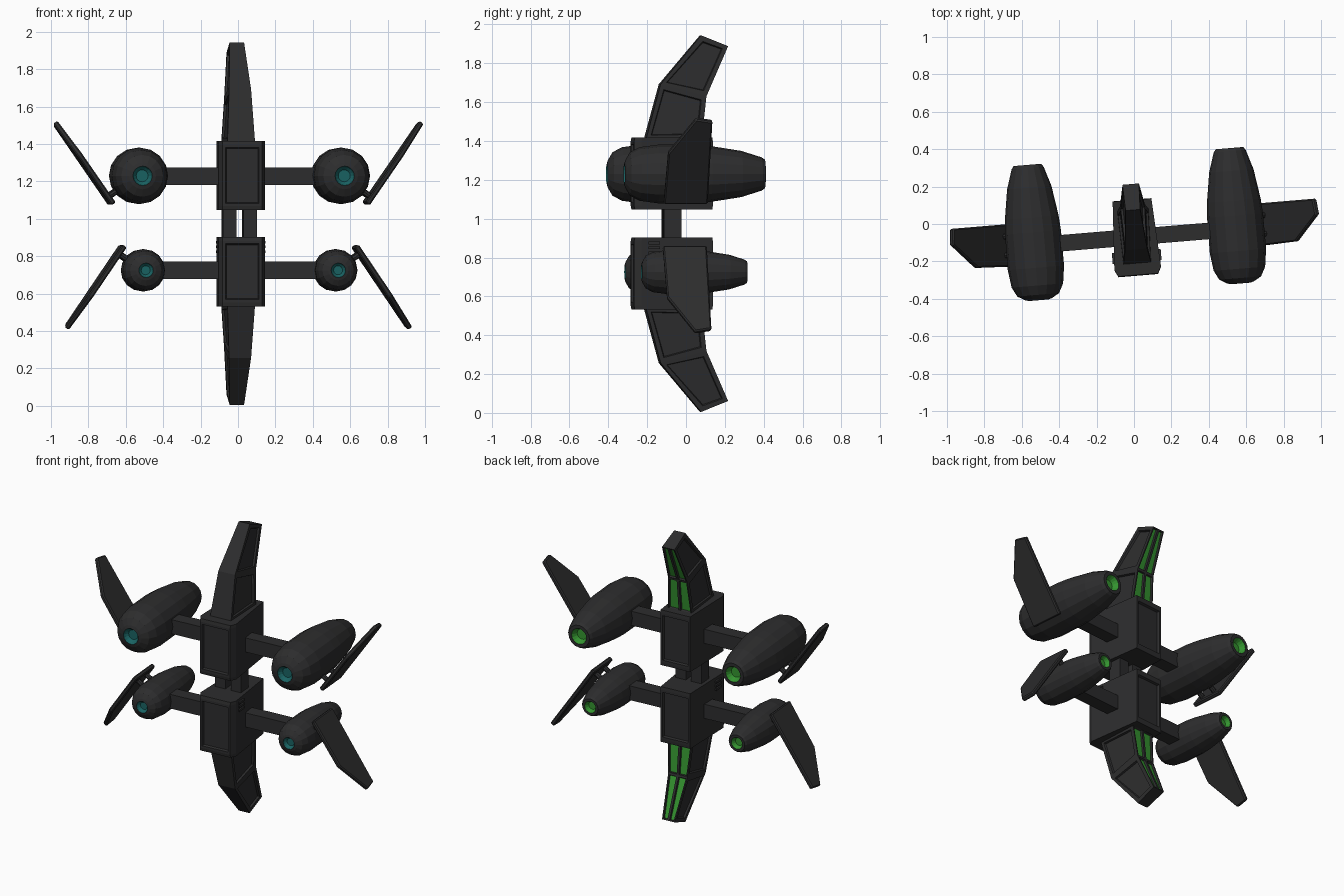
import bpy, bmesh, math
from mathutils import Matrix, Vector

if "Cube" in bpy.data.objects:
    bpy.data.objects.remove(bpy.data.objects["Cube"])

YAW = Matrix.Rotation(math.radians(4.75), 4, 'Z')   # the whole craft is turned slightly
MID = 0.9745                                        # height of the upper/lower mirror plane


def material(name, rgb):
    m = bpy.data.materials.new(name)
    m.diffuse_color = (*rgb, 1)
    m.use_nodes = True
    m.node_tree.nodes["Principled BSDF"].inputs["Base Color"].default_value = m.diffuse_color
    return m


HULL = material("dark hull", (0.026, 0.026, 0.027))
GREEN = material("green glow", (0.035, 0.30, 0.03))
TEAL = material("teal glow", (0.01, 0.125, 0.125))


def finish(bm, name):
    me = bpy.data.meshes.new(name)
    bm.to_mesh(me)
    bm.free()
    for m in (HULL, GREEN, TEAL):
        me.materials.append(m)
    me.transform(YAW)
    ob = bpy.data.objects.new(name, me)
    bpy.context.collection.objects.link(ob)
    return ob


def loft(rings):
    """Closed solid through rings that have equal point counts."""
    bm = bmesh.new()
    vs = [[bm.verts.new(p) for p in ring] for ring in rings]
    n = len(vs[0])
    for a, b in zip(vs, vs[1:]):
        for i in range(n):
            bm.faces.new((a[i], a[(i + 1) % n], b[(i + 1) % n], b[i]))
    bm.faces.new(vs[0])
    bm.faces.new(vs[-1])
    bmesh.ops.recalc_face_normals(bm, faces=bm.faces)
    bm.normal_update()
    return bm


def box(name, center, size):
    bm = bmesh.new()
    bmesh.ops.create_cube(bm, size=1, matrix=Matrix.Translation(center) @ Matrix.Diagonal((*size, 1)))
    return finish(bm, name)


# Engine profile: (y, radius, material of the band that starts here)
ENGINE = [(-.335, .032, 2), (-.35, .046, 2), (-.364, .052, 0), (-.358, .072, 0), (-.335, .112, 0),
          (-.285, .138, 0), (-.19, .151, 0), (0, .150, 0), (.08, .144, 0), (.24, .119, 0),
          (.345, .086, 0), (.362, .074, 0), (.362, .052, 1), (.325, .034, 1)]


def engine(name, x, z, s):
    n = 16
    rings = [[(x + s * r * math.cos(2 * math.pi * i / n), s * y, z + s * r * math.sin(2 * math.pi * i / n))
              for i in range(n)] for y, r, _ in ENGINE]
    bm = loft(rings)
    bm.faces.ensure_lookup_table()
    for k, (_, _, m) in enumerate(ENGINE[:-1]):
        for f in bm.faces[k * n:(k + 1) * n]:
            f.material_index = m
    bm.faces[-2].material_index = 2
    bm.faces[-1].material_index = 1
    finish(bm, name)


def wing(name, side, root, tip, hub):
    """Slanted plate from root to tip (x, z), pegged to the engine centre hub."""
    d = Vector((tip[0] - root[0], tip[1] - root[1]))
    nrm = Vector((d.y, -d.x)).normalized()
    if nrm.x < 0:
        nrm = -nrm
    outline = [(0, -.172), (.6, -.164), (1, -.03), (.97, .055), (0, .055)]
    rings = []
    for off in (-.014, .014):
        rings.append([(side * (root[0] + d.x * t + nrm.x * off), y, root[1] + d.y * t + nrm.y * off)
                      for t, y in outline])
    bm = loft(rings)
    bmesh.ops.bevel(bm, geom=bm.edges[:], offset=.007, segments=1, affect='EDGES')
    finish(bm, name)
    # short pegs between engine and plate
    h = Vector(hub)
    reach = (Vector(root) - h).dot(nrm)
    for k, y in enumerate((-.11, -.01)):
        axis = Vector((side * nrm.x, 0, nrm.y))
        mid = Vector((side * h.x, y, h.y)) + axis * (reach - .04)
        bm = bmesh.new()
        bmesh.ops.create_cone(bm, cap_ends=True, segments=8, radius1=.016, radius2=.016, depth=.08,
                              matrix=Matrix.Translation(mid) @ axis.to_track_quat('Z', 'Y').to_matrix().to_4x4())
        finish(bm, f"{name}_peg_{k + 1}")


def hull(name, zc):
    """Box body, a little narrower at the rear, with recessed front and rear panels."""
    h = .185
    prof = [(-.106, -.277), (.106, -.277), (.125, -.24), (.104, .13), (-.104, .13), (-.125, -.24)]
    bm = loft([[(x, y * .985, zc - h) for x, y in prof],
               [(x, y, zc - h + .02) for x, y in prof],
               [(x, y, zc + h - .02) for x, y in prof],
               [(x, y * .985, zc + h) for x, y in prof]])
    panels = [f for f in bm.faces if abs(f.normal.y) > .98 and f.calc_area() > .03]
    bmesh.ops.inset_individual(bm, faces=panels, thickness=.022, depth=0)
    bmesh.ops.inset_individual(bm, faces=panels, thickness=.008, depth=-.014)
    finish(bm, name)


def fin(name, s):
    """Swept, bent fin; s = 1 points up, -1 points down."""
    stations = [((-.212, 1.41), (.075, 1.41), .084),
                ((-.136, 1.692), (.10, 1.63), .067),
                ((.075, 1.944), (.214, 1.888), .044)]
    rings = []
    for (fy, fz), (by, bz), w in stations:
        f, b = MID + s * (fz - MID), MID + s * (bz - MID)
        rings.append([(-w * .88, fy, f), (w * .88, fy, f), (w, by, b), (0, by, b), (-w, by, b)])
    bm = loft(rings)
    sides = [f for f in bm.faces if abs(f.normal.x) > .8]
    backs = [f for f in bm.faces if f.normal.y > .6 and len(f.verts) == 4]
    bmesh.ops.inset_individual(bm, faces=sides, thickness=.032, depth=0)
    bmesh.ops.inset_individual(bm, faces=sides, thickness=.006, depth=-.012)
    # paired glowing strips in the rear faces
    bmesh.ops.inset_individual(bm, faces=backs, thickness=.011, depth=0)
    bmesh.ops.inset_individual(bm, faces=backs, thickness=.004, depth=-.012)
    for f in backs:
        f.material_index = 1
    finish(bm, name)


# Central bodies and fins
hull("upper_body", 1.2325)
hull("lower_body", .7175)
fin("upper_fin", 1)
fin("lower_fin", -1)

for side, tag in ((-1, "left"), (1, "right")):
    # Vertical connector between the bodies
    box(f"{tag}_connector", (side * .055, -.075, MID), (.072, .09, .2))
    # Cross arms
    box(f"{tag}_upper_arm", (side * .27, -.07, 1.228), (.4, .088, .095))
    box(f"{tag}_lower_arm", (side * .27, -.07, .725), (.4, .088, .095))
    # Engines
    engine(f"{tag}_upper_engine", side * .542, 1.23, 1)
    engine(f"{tag}_lower_engine", side * .516, .725, .75)
    # Slanted outer wings
    wing(f"{tag}_upper_wing", side, (.681, 1.08), (.983, 1.517), (.542, 1.23))
    wing(f"{tag}_lower_wing", side, (.622, .855), (.922, .413), (.516, .725))
    # Side vent slats on the lower body
    for k in range(3):
        box(f"{tag}_vent_{k + 1}", (side * .121, -.175, .875 - .025 * k), (.02, .06, .014))
